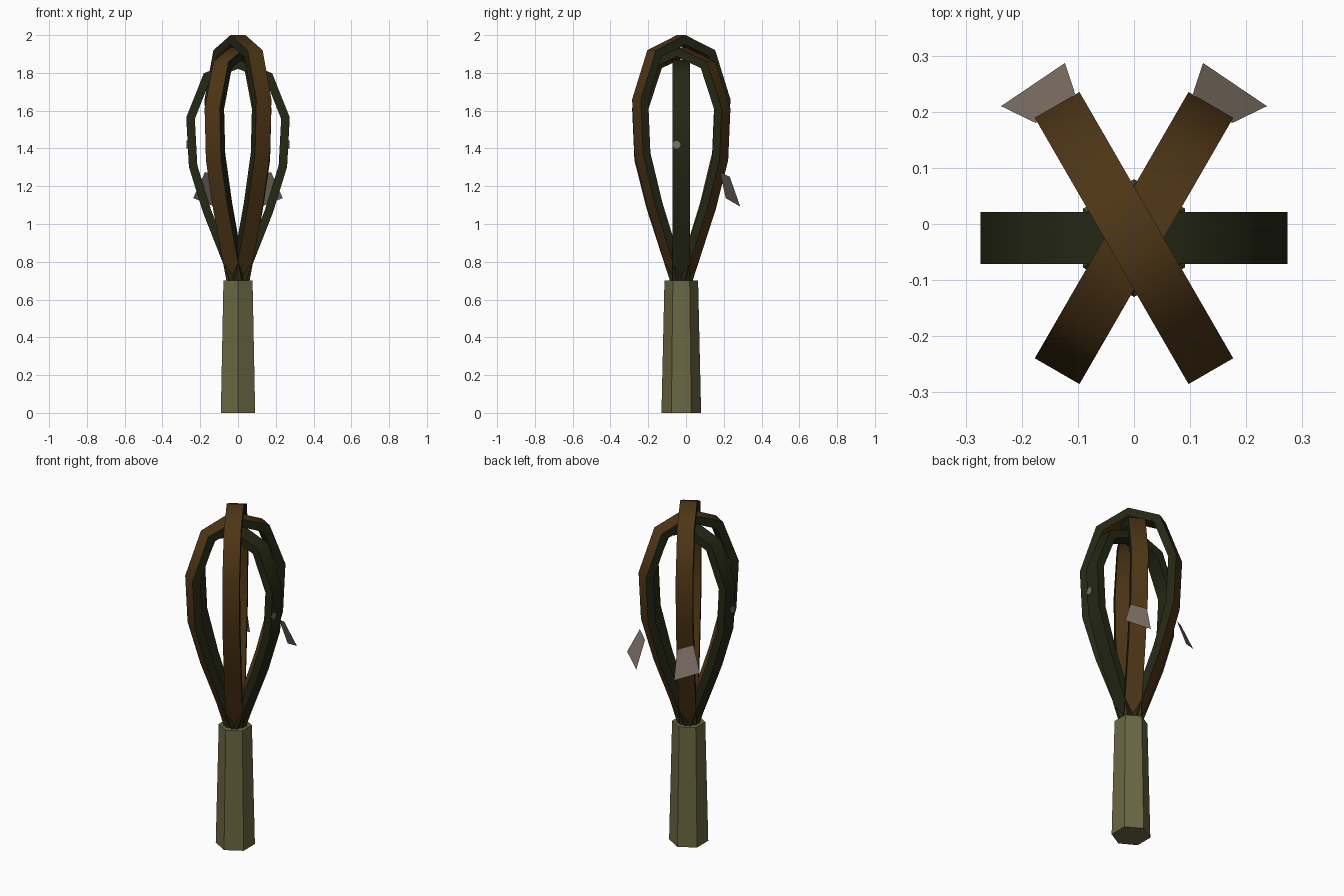
import bpy, bmesh, math
from mathutils import Vector, Matrix

cube = bpy.data.objects.get("Cube")
if cube:
    bpy.data.objects.remove(cube, do_unlink=True)

CENTER = Vector((0, -0.025, 0))
HANDLE_TOP = 0.7


def material(name, rgb):
    m = bpy.data.materials.new(name)
    m.use_nodes = True
    m.diffuse_color = (*rgb, 1)
    m.node_tree.nodes["Principled BSDF"].inputs["Base Color"].default_value = (*rgb, 1)
    return m


brown = material("dark brown", (0.075, 0.036, 0.008))
green = material("blackish green", (0.018, 0.020, 0.007))
olive = material("olive", (0.145, 0.138, 0.055))
grey = material("warm grey", (0.21, 0.165, 0.13))


def finish(name, bm, mats, smooth=None):
    mesh = bpy.data.meshes.new(name)
    bm.to_mesh(mesh)
    bm.free()
    for m in mats:
        mesh.materials.append(m)
    ob = bpy.data.objects.new(name, mesh)
    bpy.context.collection.objects.link(ob)
    if smooth:
        bpy.ops.object.select_all(action="DESELECT")
        ob.select_set(True)
        bpy.context.view_layer.objects.active = ob
        bpy.ops.object.shade_smooth_by_angle(angle=math.radians(smooth))
    return ob


# Half of the outer wire outline: radius, height
HALF = [(0.036, 0.68), (0.185, 1.10), (0.26, 1.37), (0.274, 1.66), (0.181, 1.92)]


def wire_loop(name, angle, stretch, flat_mat, width=0.092, thick=0.045):
    """Flat-sided band following the outline, squashed toward the handle top."""
    half = [Vector((r, HANDLE_TOP + (z - HANDLE_TOP) * stretch)) for r, z in HALF]
    apex = Vector((0, HANDLE_TOP + (2 - HANDLE_TOP) * stretch))
    path = half + [apex] + [Vector((-p.x, p.y)) for p in reversed(half)]
    turn = Matrix.Translation(CENTER) @ Matrix.Rotation(math.radians(angle), 4, "Z")
    bm = bmesh.new()
    rings = []
    for i, p in enumerate(path):
        before = (p - path[max(i - 1, 0)]).normalized()
        after = (path[min(i + 1, len(path) - 1)] - p).normalized()
        t = (before + after).normalized()
        miter = max(t.dot(before), t.dot(after))
        q = p + Vector((-t.y, t.x)) * thick / miter
        corners = [(p, -1), (p, 1), (q, 1), (q, -1)]
        rings.append([bm.verts.new(turn @ Vector((c.x, s * width / 2, c.y)))
                      for c, s in corners])
    for a, b in zip(rings, rings[1:]):
        for k in range(4):
            n = (k + 1) % 4
            f = bm.faces.new((a[k], a[n], b[n], b[k]))
            f.material_index = k % 2      # edges of the band take the second colour
    bm.faces.new(rings[0])
    bm.faces.new(rings[-1])
    bmesh.ops.recalc_face_normals(bm, faces=bm.faces)
    return finish(name, bm, [flat_mat, green], smooth=50)


wire_loop("tall_wire_loop", 120, 1.0, brown)
wire_loop("middle_wire_loop", 60, 0.95, brown)
wire_loop("low_wire_loop", 0, 0.9, green)

# Six-sided tapered handle
bm = bmesh.new()
bmesh.ops.create_cone(bm, cap_ends=True, segments=6, radius1=0.105, radius2=0.089,
                      depth=HANDLE_TOP,
                      matrix=Matrix.Translation(CENTER + Vector((0, 0, HANDLE_TOP / 2))))
for v in bm.verts:      # keep two corners on the front-back axis
    d = v.co - CENTER
    r, a = math.hypot(d.x, d.y), math.atan2(d.y, d.x)
    a = math.radians(30 + 60 * math.floor(math.degrees(a) / 60 + 0.01)) \
        if abs(d.x) > 0.001 and abs(d.y) < 0.001 else a
    v.co = CENTER + Vector((r * math.cos(a), r * math.sin(a), d.z))
finish("handle", bm, [olive])

# Thin flaps on the two rear wires, and small studs on the side wires
FLAP = [(0.123, 0.287, 1.092), (0.237, 0.21, 1.137), (0.175, 0.18, 1.275), (0.105, 0.232, 1.25)]
for side, label in ((1, "left"), (-1, "right")):
    bm = bmesh.new()
    corners = [bm.verts.new((side * x, y, z)) for x, y, z in FLAP]
    face = bm.faces.new(corners)
    face.normal_update()
    if face.normal.z < 0:
        face.normal_flip()
    finish(label + "_flap", bm, [grey])

    bm = bmesh.new()
    place = Matrix.Translation((side * 0.267, -0.05, 1.42)) @ Matrix.Rotation(math.pi / 2, 4, "Y")
    bmesh.ops.create_cone(bm, cap_ends=True, segments=8, radius1=0.021, radius2=0.021,
                          depth=0.009, matrix=place)
    finish(label + "_stud", bm, [grey])
